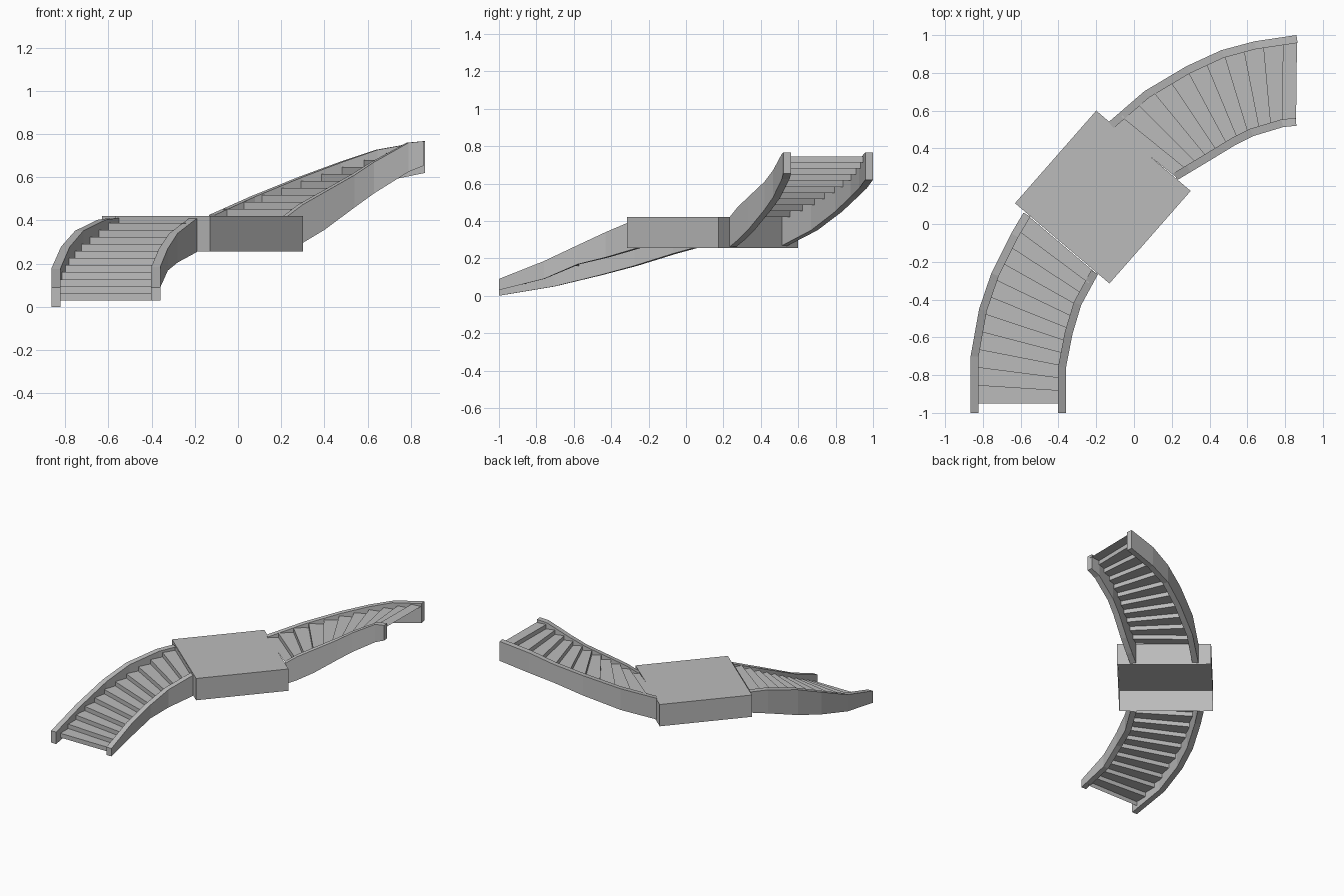
import bpy
from mathutils import Vector

cube = bpy.data.objects.get("Cube")
if cube:
    bpy.data.objects.remove(cube)

grey = bpy.data.materials.new("stone_grey")
grey.use_nodes = True
colour = (0.5, 0.5, 0.5, 1)
grey.diffuse_color = colour
grey.node_tree.nodes["Principled BSDF"].inputs["Base Color"].default_value = colour

WIDTH = 0.042   # stringer thickness
RISE = 0.0325   # height of one step


def add_mesh(name, verts, faces):
    mesh = bpy.data.meshes.new(name)
    mesh.from_pydata(verts, [], faces)
    mesh.materials.append(grey)
    obj = bpy.data.objects.new(name, mesh)
    bpy.context.collection.objects.link(obj)
    return obj


def offset(path, dist):
    """Plan line shifted to the left of its direction of travel."""
    pts = [Vector(p[:2]) for p in path]
    out = []
    for i, p in enumerate(pts):
        d = (pts[min(i + 1, len(pts) - 1)] - pts[max(i - 1, 0)]).normalized()
        out.append(p + Vector((-d.y, d.x)) * dist)
    return out


def stringer(name, path, side):
    """Curved side board; each path point is x, y, bottom z, top z."""
    verts, faces = [], []
    for (x, y, low, high), q in zip(path, offset(path, side * WIDTH)):
        verts += [(x, y, low), (x, y, high), (q.x, q.y, high), (q.x, q.y, low)]
    for i in range(len(path) - 1):
        a, b = 4 * i, 4 * i + 4
        for k in range(4):
            n = (k + 1) % 4
            faces.append((a + k, b + k, b + n, a + n) if side > 0 else (a + n, b + n, b + k, a + k))
    last = 4 * len(path) - 4
    faces += [(0, 1, 2, 3), (last + 3, last + 2, last + 1, last)]
    add_mesh(name, verts, faces)


def along(pts, dist):
    """Point at a distance along a plan line."""
    for a, b in zip(pts, pts[1:]):
        step = (b - a).length
        if dist <= step:
            return a.lerp(b, dist / step)
        dist -= step
    return pts[-1]


def steps(name, outer, inner, risers, start, end, base, lead):
    """Folded sheet of risers and treads between the two stringers."""
    lines = [offset(outer, -WIDTH / 2), offset(inner, WIDTH / 2)]
    lengths = [sum((b - a).length for a, b in zip(l, l[1:])) for l in lines]

    def row(f, z):
        pair = [along(l, start + f * (n - start - end)) for l, n in zip(lines, lengths)]
        return [(p.x, p.y, z) for p in pair]

    verts = [(l[0].x, l[0].y, base) for l in lines] if lead else []
    for i in range(risers):
        f = i / (risers - 1)
        verts += row(f, base + i * RISE) + row(f, base + (i + 1) * RISE)
    verts += [(l[-1].x, l[-1].y, base + risers * RISE) for l in lines] if end else []
    faces = [(i, i + 1, i + 3, i + 2) for i in range(0, len(verts) - 2, 2)]
    add_mesh(name, verts, faces)


# Landing: hollow box, open underneath
corners = [(-0.63, 0.11), (-0.13, -0.315), (0.30, 0.175), (-0.20, 0.60)]
verts = [(x, y, z) for z in (0.255, 0.42) for x, y in corners]
walls = [(i, (i + 1) % 4, (i + 1) % 4 + 4, i + 4) for i in range(4)]
add_mesh("landing", verts, walls + [(4, 5, 6, 7)])

# Lower flight
lower_outer = [(-0.865, -1.0, 0.0, 0.09), (-0.865, -0.70, 0.05, 0.176),
               (-0.82, -0.45, 0.11, 0.278), (-0.755, -0.26, 0.16, 0.352),
               (-0.65, -0.05, 0.225, 0.403), (-0.585, 0.06, 0.255, 0.412)]
lower_inner = [(-0.36, -1.0, 0.03, 0.09), (-0.36, -0.76, 0.09, 0.185),
               (-0.325, -0.58, 0.168, 0.27), (-0.28, -0.43, 0.205, 0.34),
               (-0.19, -0.265, 0.254, 0.41)]
stringer("lower_outer_stringer", lower_outer, -1)
stringer("lower_inner_stringer", lower_inner, 1)
steps("lower_steps", lower_outer, lower_inner, 12, 0.05, 0, 0.03, False)

# Upper flight
upper_outer = [(-0.135, 0.539, 0.265, 0.425), (0.055, 0.703, 0.35, 0.51),
               (0.277, 0.835, 0.45, 0.60), (0.462, 0.92, 0.53, 0.668),
               (0.637, 0.967, 0.575, 0.727), (0.86, 1.0, 0.62, 0.767)]
upper_inner = [(0.23, 0.233, 0.262, 0.42), (0.30, 0.275, 0.296, 0.473),
               (0.40, 0.335, 0.356, 0.53), (0.54, 0.42, 0.46, 0.61),
               (0.63, 0.465, 0.525, 0.67), (0.79, 0.513, 0.625, 0.76),
               (0.86, 0.52, 0.653, 0.767)]
stringer("upper_outer_stringer", upper_outer, -1)
stringer("upper_inner_stringer", upper_inner, 1)
steps("upper_steps", upper_outer, upper_inner, 10, 0.07, 0.075, 0.42, True)
